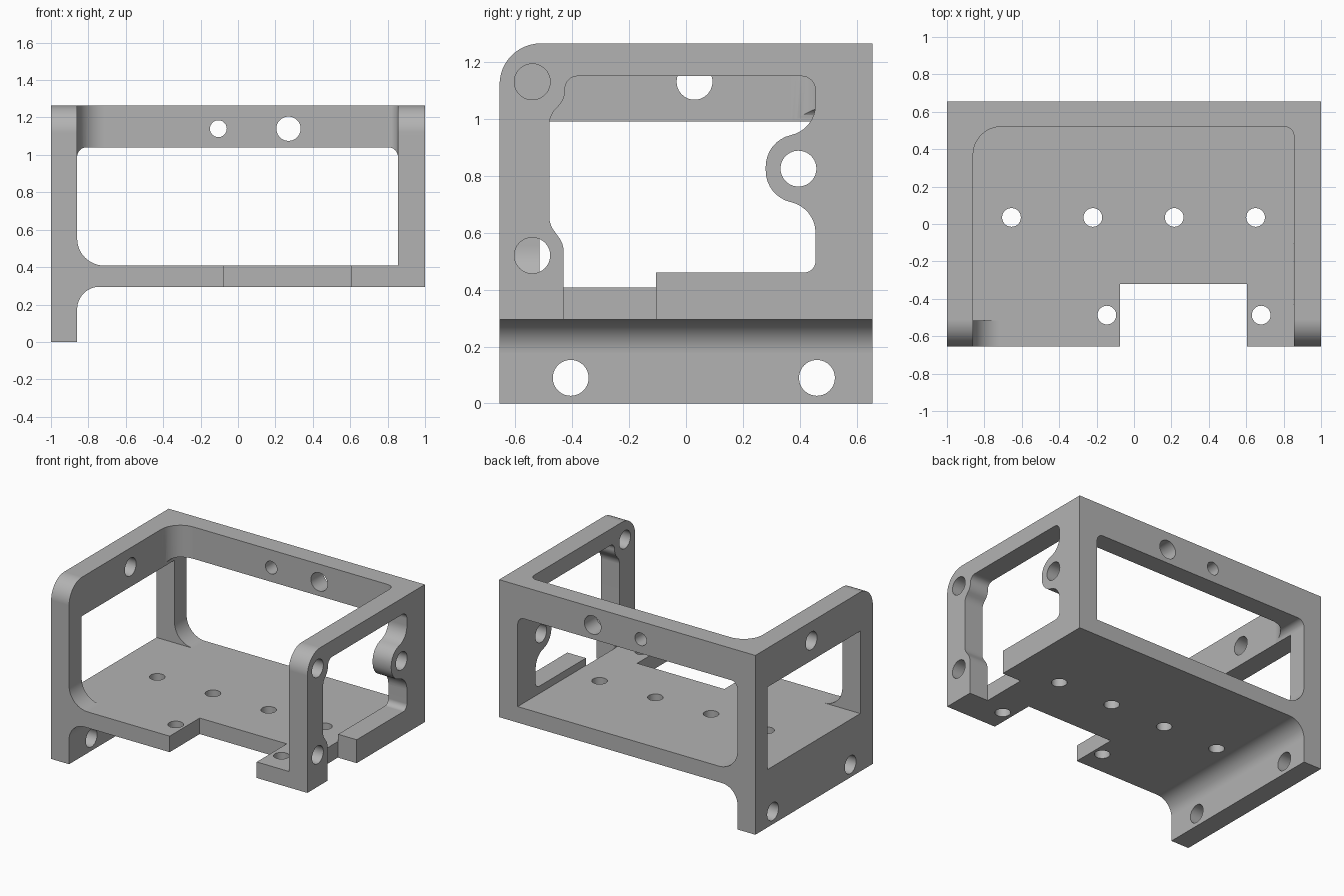
import bpy, bmesh, math
from mathutils import Vector

cube = bpy.data.objects.get("Cube")
if cube:
    bpy.data.objects.remove(cube)

grey = bpy.data.materials.new("plain grey")
grey.use_nodes = True
COLOUR = (0.45, 0.45, 0.45, 1)
grey.diffuse_color = COLOUR
grey.node_tree.nodes["Principled BSDF"].inputs["Base Color"].default_value = COLOUR


def rounded(corners, steps=12):
    """Outline from (u, v, radius) corners, each rounded by a tangent arc."""
    points = []
    for i, (u, v, r) in enumerate(corners):
        p = Vector((u, v))
        if r == 0:
            points.append(p)
            continue
        a = (Vector(corners[i - 1][:2]) - p).normalized()
        b = (Vector(corners[(i + 1) % len(corners)][:2]) - p).normalized()
        half = a.angle(b) / 2
        centre = p + (a + b).normalized() * r / math.sin(half)
        start = p + a * r / math.tan(half) - centre
        end = p + b * r / math.tan(half) - centre
        turn = start.angle(end)
        for k in range(steps + 1):
            t = k / steps
            points.append(centre + (start * math.sin((1 - t) * turn)
                                    + end * math.sin(t * turn)) / math.sin(turn))
    return points


def place(axis, u, v, w):
    return {"x": (w, u, v), "y": (u, w, v), "z": (u, v, w)}[axis]


def prism(name, outline, axis, lo, hi):
    """Extrude an outline along an axis."""
    bm = bmesh.new()
    face = bm.faces.new([bm.verts.new(place(axis, u, v, lo)) for u, v in outline])
    top = bmesh.ops.extrude_face_region(bm, geom=[face])["geom"]
    shift = Vector(place(axis, 0, 0, hi - lo))
    bmesh.ops.translate(bm, vec=shift, verts=[g for g in top if isinstance(g, bmesh.types.BMVert)])
    bmesh.ops.recalc_face_normals(bm, faces=bm.faces)
    mesh = bpy.data.meshes.new(name)
    bm.to_mesh(mesh)
    bm.free()
    mesh.materials.append(grey)
    obj = bpy.data.objects.new(name, mesh)
    bpy.context.collection.objects.link(obj)
    return obj


def rect(u0, v0, u1, v1):
    return [(u0, v0), (u1, v0), (u1, v1), (u0, v1)]


def circle(u, v, r, n=40):
    return [(u + r * math.cos(k * math.tau / n), v + r * math.sin(k * math.tau / n))
            for k in range(n)]


cutters = []


def carve(name, outline, axis, lo, hi, operation="DIFFERENCE"):
    tool = prism(name, outline, axis, lo, hi)
    tool.hide_render = True
    mod = frame.modifiers.new(name, "BOOLEAN")
    mod.object, mod.operation, mod.solver = tool, operation, "EXACT"
    cutters.append(tool)


# Solid body with the hanging flange on one side
frame = prism("bracket_frame", rounded([
    (-1, 0, 0), (-0.86, 0, 0), (-0.86, 0.295, 0.12),
    (1, 0.295, 0), (1, 2, 0), (-1, 2, 0)]), "y", -1, 1)

# Side silhouette with rounded top front corner
carve("side_silhouette", rounded([
    (-0.655, -1, 0), (0.655, -1, 0), (0.655, 1.265, 0), (-0.655, 1.265, 0.145)]),
    "x", -2, 2, "INTERSECT")

# Open cavity between the walls
carve("cavity", rounded([
    (-0.86, -1, 0), (0.855, -1, 0), (0.855, 0.52, 0.05), (-0.86, 0.52, 0.15)]),
    "z", 0.6, 2)

# Window through the back wall, running forward over the floor
carve("back_window", rounded([
    (-0.86, 0.408, 0.145), (0.855, 0.408, 0), (0.855, 1.04, 0.05), (-0.86, 1.04, 0.05)]),
    "y", -1.2, 1.2)

# Plain window in the left-hand wall
carve("plain_side_window", rect(-0.515, 0.408, 0.52, 0.99), "x", -1.2, -0.65)

# Shaped window with a screw boss in the opposite wall
carve("shaped_side_window", rounded([
    (-0.43, 0.2, 0), (-0.105, 0.2, 0), (-0.105, 0.46, 0), (0.455, 0.46, 0.04),
    (0.455, 0.688, 0.11), (0.28, 0.727, 0.113), (0.28, 0.923, 0.113),
    (0.455, 0.962, 0.11), (0.455, 1.15, 0.05), (-0.425, 1.15, 0.045),
    (-0.425, 1.07, 0.08), (-0.48, 1.01, 0.08), (-0.48, 0.63, 0.08),
    (-0.43, 0.56, 0.08)], 8), "x", 0.853, 1.2)

# Notch in the front edge of the floor
carve("floor_notch", rect(-0.075, -1, 0.605, -0.32), "z", 0.2, 0.5)

# Screw holes: axis, depth range, radius, centres
holes = [
    ("x", 0.7, 1.2, 0.063, [(-0.54, 1.13), (-0.54, 0.52), (0.395, 0.825)]),
    ("x", -1.2, -0.8, 0.063, [(-0.405, 0.09), (0.46, 0.09), (0.03, 1.13)]),
    ("y", 0.4, 1, 0.045, [(-0.105, 1.14)]),
    ("y", 0.4, 1, 0.065, [(0.27, 1.14)]),
    ("z", 0.2, 0.5, 0.05, [(-0.655, 0.035), (-0.22, 0.035), (0.215, 0.035),
                           (0.65, 0.035), (-0.145, -0.487), (0.68, -0.487)]),
]
for axis, lo, hi, radius, centres in holes:
    for u, v in centres:
        carve("screw_hole", circle(u, v, radius), axis, lo, hi)

# Apply the cuts, drop the cutters and smooth the rounded faces
bpy.ops.object.select_all(action="DESELECT")
frame.select_set(True)
bpy.context.view_layer.objects.active = frame
for mod in list(frame.modifiers):
    bpy.ops.object.modifier_apply(modifier=mod.name)
for tool in cutters:
    bpy.data.objects.remove(tool)
bpy.ops.object.shade_smooth_by_angle(angle=math.radians(30))
normals = frame.modifiers.new("flat_face_normals", "WEIGHTED_NORMAL")
normals.keep_sharp = True
